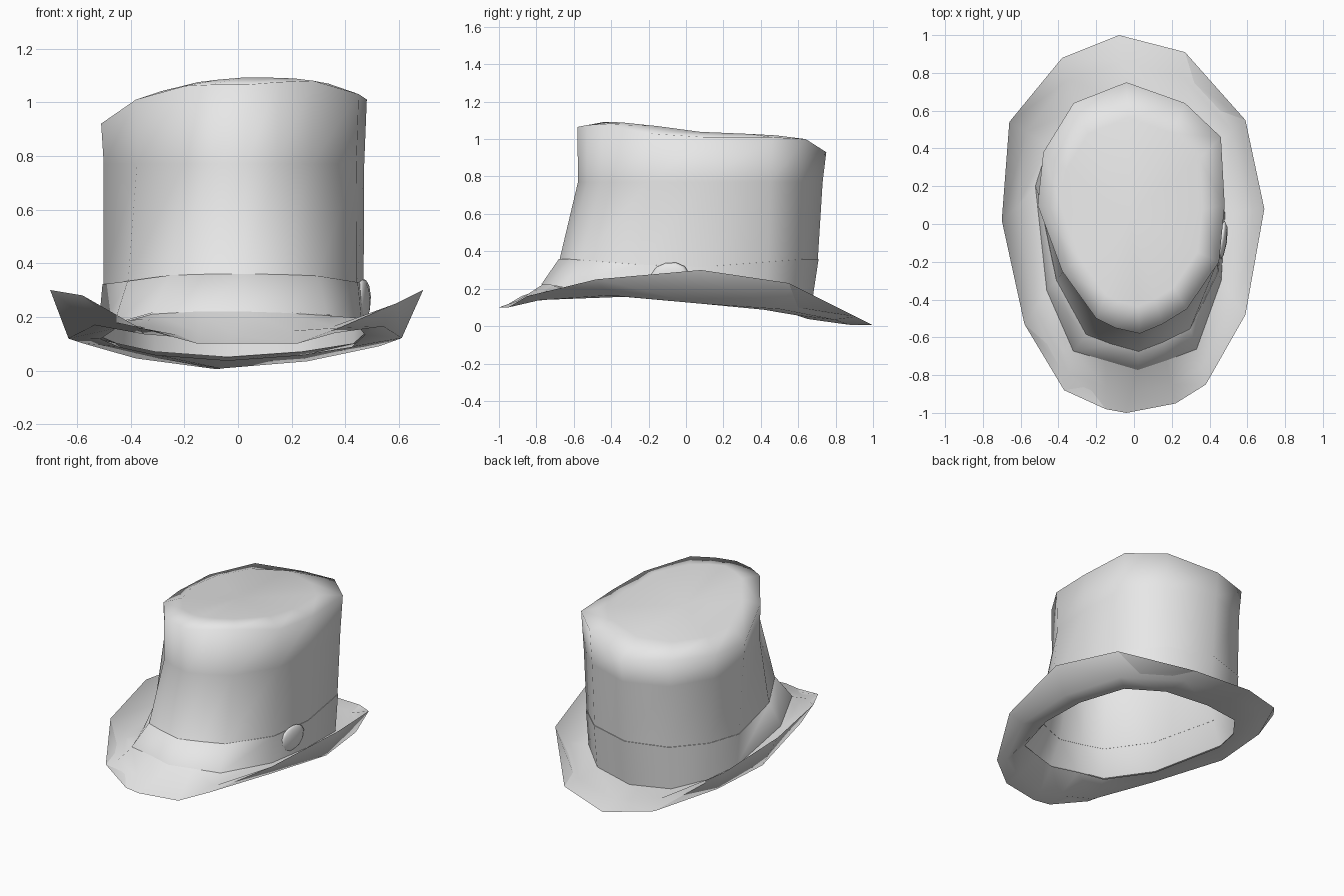
import bpy, math

if "Cube" in bpy.data.objects:
    bpy.data.objects.remove(bpy.data.objects["Cube"])

felt = bpy.data.materials.new("light grey felt")
felt.diffuse_color = (0.8, 0.8, 0.8, 1)
felt.use_nodes = True
felt.node_tree.nodes["Principled BSDF"].inputs["Base Color"].default_value = felt.diffuse_color

# Three guide outlines, from the back clockwise seen from above
TOP = [(-.04, .75, .93), (.27, .64, 1.0), (.46, .46, 1.01), (.48, .10, 1.01), (.45, -.20, 1.03),
       (.28, -.45, 1.08), (.15, -.53, 1.075), (.03, -.58, 1.065), (-.10, -.55, 1.065), (-.20, -.50, 1.06),
       (-.38, -.25, 1.01), (-.51, .10, .92), (-.48, .38, .93), (-.32, .64, .95)]
BASE = [(-.04, .66, .05), (.24, .60, .07), (.43, .42, .10), (.48, .05, .145), (.46, -.30, .17),
        (.33, -.66, .205), (.17, -.72, .215), (.02, -.77, .22), (-.15, -.72, .22), (-.32, -.67, .21),
        (-.46, -.35, .17), (-.52, .20, .13), (-.45, .42, .10), (-.31, .60, .07)]
RIM = [(-.08, 1.0, .005), (.27, .91, .05), (.59, .55, .23), (.69, .08, .30), (.59, -.48, .25),
       (.38, -.85, .16), (.22, -.95, .10), (-.04, -1.0, .10), (-.15, -.98, .10), (-.37, -.88, .16),
       (-.58, -.53, .28), (-.70, .02, .30), (-.66, .54, .25), (-.38, .88, .045)]


def blend(a, b, t, height=None):
    """Ring between two outlines, with an optional height rule of x and y."""
    ring = []
    for p, q in zip(a, b):
        x, y, z = (u + (v - u) * t for u, v in zip(p, q))
        ring.append((x, y, height(x, y) if height else z))
    return ring


def grow(ring, s, dz=0, sx=1):
    return [(x * s * sx, y * s, z + dz) for x, y, z in ring]


def under_height(x, y):
    """Height of the sagging brim: falls to the back, rises to the sides."""
    knots = [(-1, .09), (-.9, .115), (-.58, .18), (.3, .10), (.65, .02), (1, 0)]
    for (y0, z0), (y1, z1) in zip(knots, knots[1:]):
        if y <= y1:
            return max(z0 + (z1 - z0) * (y - y0) / (y1 - y0), .21 * abs(x) - .02)
    return 0


def loft(name, rings, tip=None, angle=180):
    n = len(rings[0])
    verts = [v for r in rings for v in r]
    faces = []
    for k in range(len(rings) - 1):
        for i in range(n):
            j = (i + 1) % n
            faces.append((k * n + j, k * n + i, (k + 1) * n + i, (k + 1) * n + j))
    if tip:
        verts.append(tip)
        last = (len(rings) - 1) * n
        faces += [(last + (i + 1) % n, last + i, len(verts) - 1) for i in range(n)]
    mesh = bpy.data.meshes.new(name)
    mesh.from_pydata(verts, [], faces)
    mesh.materials.append(felt)
    ob = bpy.data.objects.new(name, mesh)
    bpy.context.collection.objects.link(ob)
    bpy.ops.object.select_all(action='DESELECT')
    ob.select_set(True)
    bpy.context.view_layer.objects.active = ob
    bpy.ops.object.shade_smooth_by_angle(angle=math.radians(angle))
    return ob


# Crown: open below, flared at the foot, closed by a lid sloping to the back
band_top = grow(blend(TOP, BASE, .5, lambda x, y: .31 + .05 * min(1, abs(y) / .65)), 1, 0, .975)
waist = grow(blend(TOP, BASE, .05, lambda x, y: .77), .98)
inner_lid = [(x * .75, y * .75, 1.03 - .14 * min(y * .75, .15) + .04 * x) for x, y, z in TOP]
loft("crown", [BASE, band_top, waist, TOP, inner_lid], tip=(-.02, .05, 1.02))

# Hat band, lying almost flush around the foot of the crown
loft("hat_band", [grow(BASE, 1.004, .004), grow(band_top, 1.006), grow(band_top, .998)], angle=60)

# Brim: thin, sagging halfway and curled up at the sides
sag = blend(BASE, RIM, .62, under_height)
loft("brim", [BASE, grow(sag, .985, .025), RIM, sag, grow(BASE, .985, -.012)], angle=80)

# Leaf-shaped trim on the right of the band
bpy.ops.mesh.primitive_uv_sphere_add(segments=8, ring_count=6, location=(.465, -.09, .26),
                                     rotation=(math.radians(12), 0, math.radians(-8)))
leaf = bpy.context.object
leaf.name = "band_trim"
leaf.scale = (.028, .11, .08)
leaf.data.materials.append(felt)
bpy.ops.object.shade_smooth()
